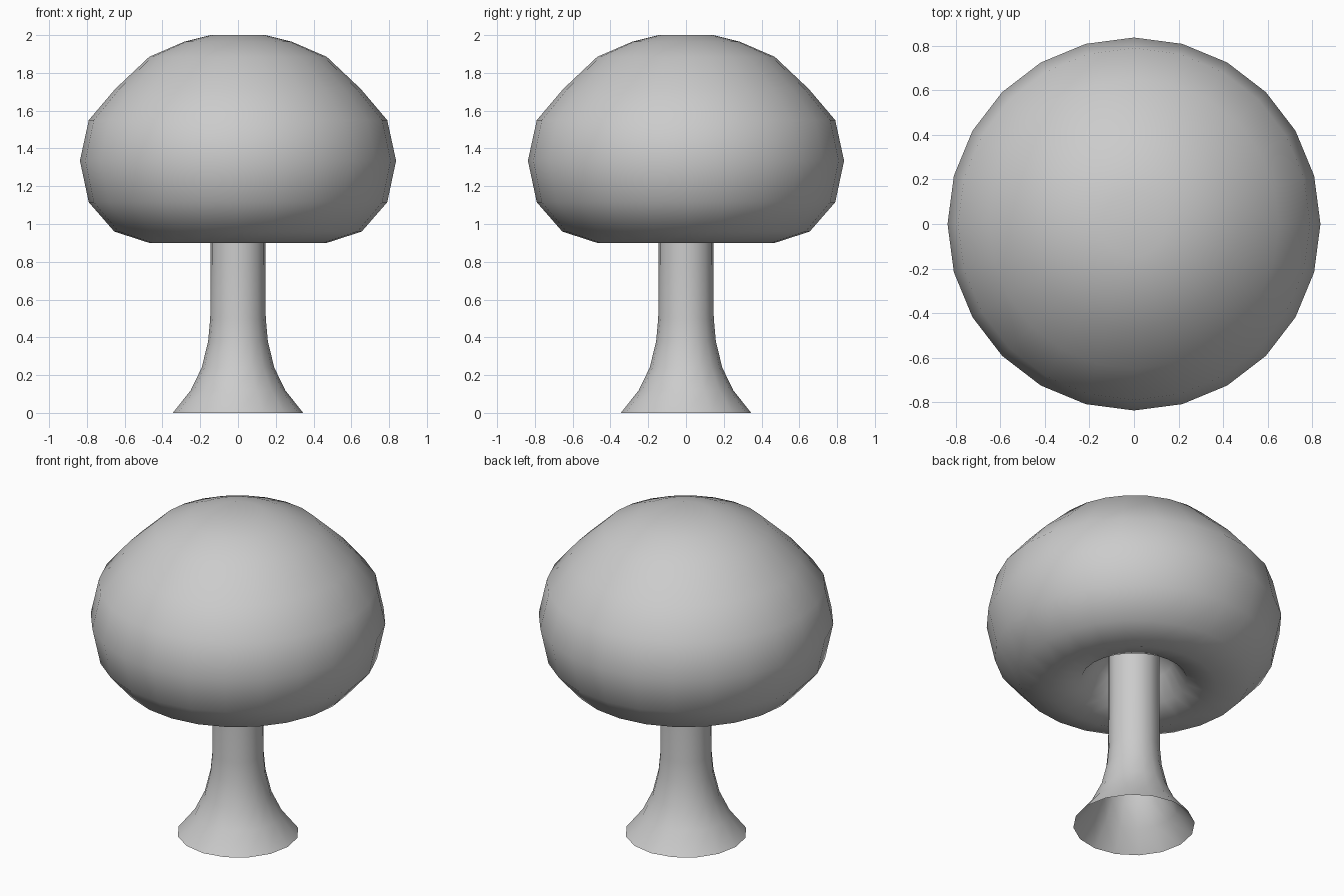
import bpy, bmesh
from math import cos, sin, tau

if "Cube" in bpy.data.objects:
    bpy.data.objects.remove(bpy.data.objects["Cube"])


def lathe(name, profile, sides):
    """Revolve (radius, height) points around z; radius 0 becomes a pole."""
    bm = bmesh.new()
    rings = []
    for r, z in profile:
        n = sides if r > 0 else 1
        rings.append([bm.verts.new((r * cos(tau * i / sides), r * sin(tau * i / sides), z))
                      for i in range(n)])
    for a, b in zip(rings, rings[1:]):
        for i in range(sides):
            j = (i + 1) % sides
            corners = [a[i % len(a)], a[j % len(a)], b[j % len(b)], b[i % len(b)]]
            bm.faces.new(list(dict.fromkeys(corners)))
    for f in bm.faces:
        f.smooth = True
    mesh = bpy.data.meshes.new(name)
    bm.to_mesh(mesh)
    bm.free()
    obj = bpy.data.objects.new(name, mesh)
    bpy.context.collection.objects.link(obj)
    return obj


# Flared hollow stem, open at the foot
lathe("stem", [(0.345, 0), (0.25, 0.12), (0.192, 0.24), (0.158, 0.38),
               (0.147, 0.5), (0.145, 0.8), (0.145, 1.17)], 16)

# Rounded cap with a dimple underneath around the stem
lathe("cap", [(0, 1.2), (0.14, 1.17), (0.22, 1.07), (0.3, 0.95), (0.47, 0.9),
              (0.655, 0.96), (0.79, 1.115), (0.837, 1.335), (0.79, 1.55),
              (0.65, 1.715), (0.47, 1.885), (0.285, 1.965), (0.145, 2.0), (0, 2.0)], 24)
